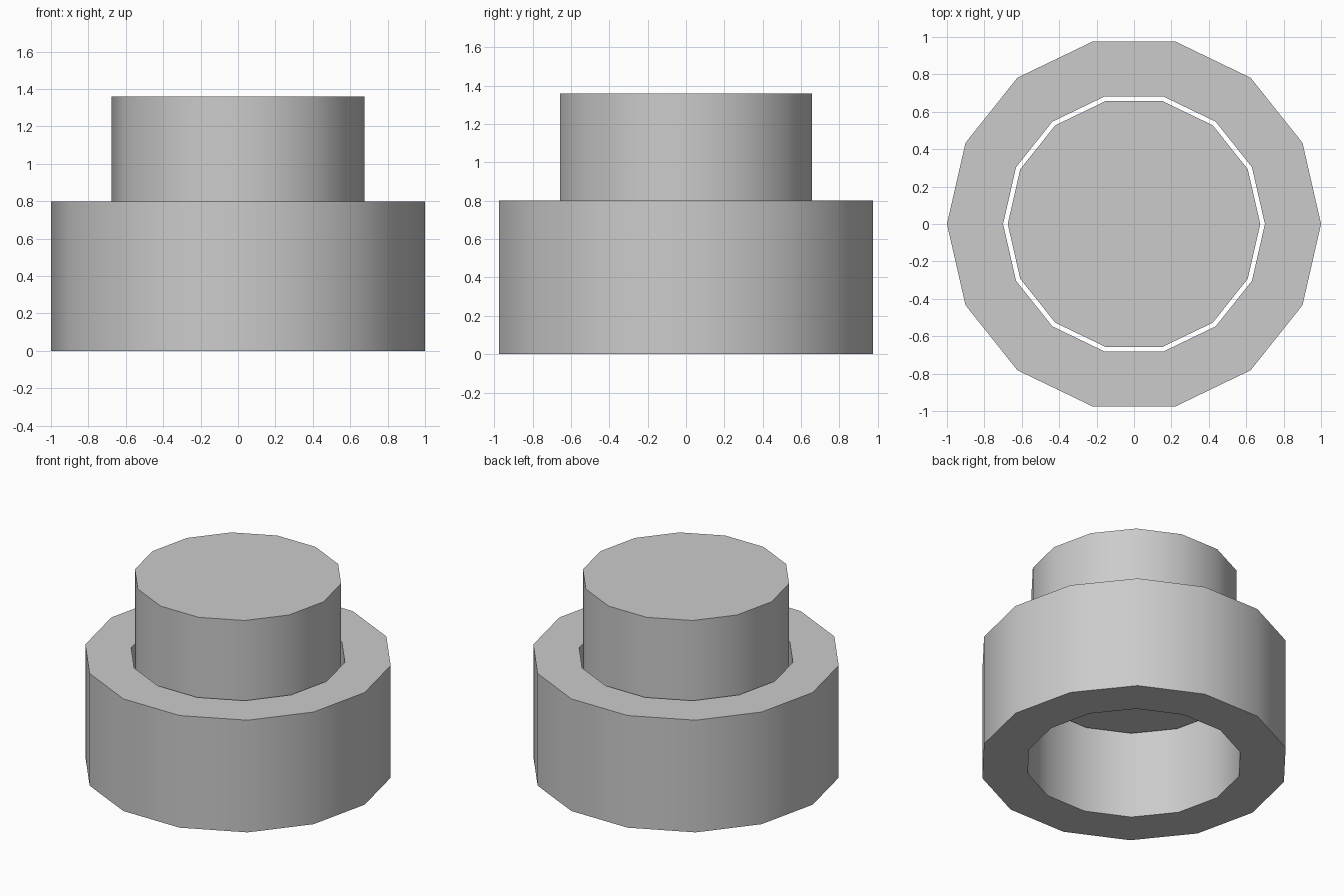
import bpy, bmesh
from math import cos, sin, tau, radians

if "Cube" in bpy.data.objects:
    bpy.data.objects.remove(bpy.data.objects["Cube"])

SIDES = 14


def lathe(name, profile, closed):
    """Revolve an (radius, z) profile; open profiles get capped ends."""
    bm = bmesh.new()
    rings = [[bm.verts.new((r * cos(tau * i / SIDES), r * sin(tau * i / SIDES), z))
              for i in range(SIDES)] for r, z in profile]
    pairs = list(zip(rings, rings[1:]))
    if closed:
        pairs.append((rings[-1], rings[0]))
    else:
        bm.faces.new(rings[0])
        bm.faces.new(rings[-1])
    for a, b in pairs:
        for i in range(SIDES):
            j = (i + 1) % SIDES
            bm.faces.new((a[i], a[j], b[j], b[i]))
    bmesh.ops.recalc_face_normals(bm, faces=bm.faces)
    mesh = bpy.data.meshes.new(name)
    bm.to_mesh(mesh)
    bm.free()
    obj = bpy.data.objects.new(name, mesh)
    bpy.context.collection.objects.link(obj)
    bpy.ops.object.select_all(action='DESELECT')
    obj.select_set(True)
    bpy.context.view_layer.objects.active = obj
    bpy.ops.object.shade_smooth_by_angle(angle=radians(30))
    return obj


# Outer collar with an open bore
lathe("collar_ring", [(1.0, 0), (1.0, 0.8), (0.7, 0.8), (0.7, 0)], True)

# Solid button, raised inside the bore with a thin gap
lathe("push_button", [(0.675, 0.61), (0.675, 1.36)], False)
